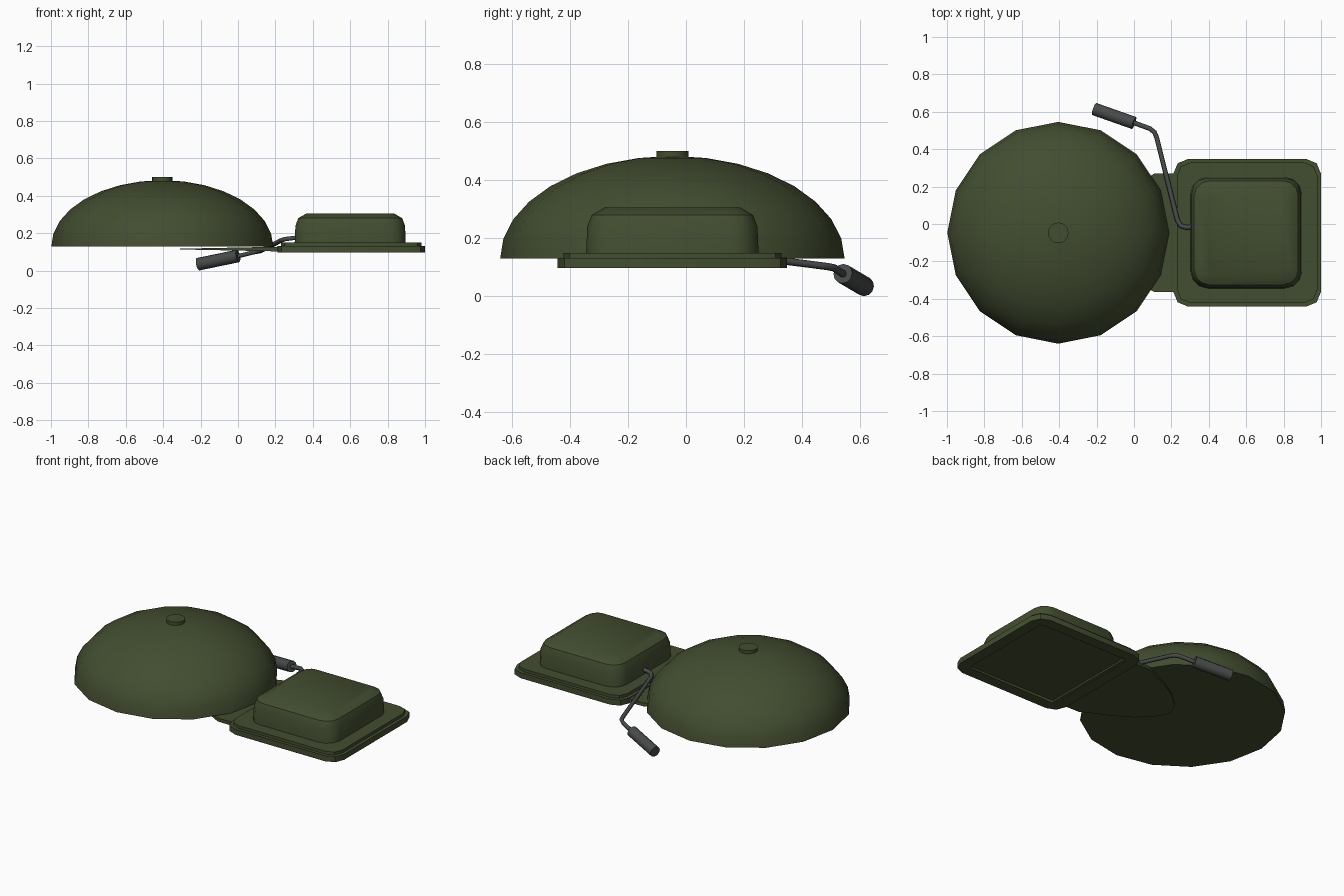
import bpy, bmesh, math
from mathutils import Vector

if "Cube" in bpy.data.objects:
    bpy.data.objects.remove(bpy.data.objects["Cube"])

CY = -0.047                     # shared centre line in y


def material(name, rgb):
    m = bpy.data.materials.new(name)
    m.diffuse_color = (*rgb, 1)
    m.use_nodes = True
    m.node_tree.nodes["Principled BSDF"].inputs["Base Color"].default_value = m.diffuse_color
    return m


GREEN = material("olive_green", (0.055, 0.075, 0.03))
STEEL = material("dark_steel", (0.065, 0.07, 0.07))


def finish(name, bm, mat, angle=35):
    bmesh.ops.recalc_face_normals(bm, faces=bm.faces)
    me = bpy.data.meshes.new(name)
    bm.to_mesh(me)
    bm.free()
    ob = bpy.data.objects.new(name, me)
    bpy.context.collection.objects.link(ob)
    me.materials.append(mat)
    bpy.ops.object.select_all(action='DESELECT')
    ob.select_set(True)
    bpy.context.view_layer.objects.active = ob
    bpy.ops.object.shade_smooth_by_angle(angle=math.radians(angle))
    return ob


def loft(name, rings, mat, angle=35):
    """Skin a stack of equal-length point rings and cap both ends."""
    bm = bmesh.new()
    rows = [[bm.verts.new(p) for p in ring] for ring in rings]
    for a, b in zip(rows, rows[1:]):
        for i in range(len(a)):
            j = (i + 1) % len(a)
            bm.faces.new((a[i], a[j], b[j], b[i]))
    bm.faces.new(rows[0])
    bm.faces.new(rows[-1])
    return finish(name, bm, mat, angle)


def circle(x, y, z, r, n):
    return [(x + r * math.cos(2 * math.pi * i / n),
             y + r * math.sin(2 * math.pi * i / n), z) for i in range(n)]


def rounded_square(x, y, z, half, r, seg=2):
    pts = []
    for q, (sx, sy) in enumerate([(1, 1), (-1, 1), (-1, -1), (1, -1)]):
        for k in range(seg + 1):
            t = math.pi / 2 * (q + k / seg)
            pts.append((x + sx * (half - r) + r * math.cos(t),
                        y + sy * (half - r) + r * math.sin(t), z))
    return pts


def squares(name, x, levels, seg=2):
    return loft(name, [rounded_square(x, CY, z, h, r, seg) for h, r, z in levels], GREEN)


# gong dome with a closed underside, and its cap nut
dome = []
for i in range(8):
    t = math.pi / 2 * i / 8
    dome.append(circle(-0.405, CY, 0.13 + 0.353 * math.sin(t), 0.593 * math.cos(t), 16))
dome.append(circle(-0.405, CY, 0.483, 0.01, 16))
loft("bell_dome", dome, GREEN, 40)
loft("dome_nut", [circle(-0.405, CY, z, 0.055, 16) for z in (0.46, 0.5)], GREEN)

# base plate with a shallow recess underneath, upper plate, rounded housing
squares("base_plate", 0.605, [(0.325, 0.03, 0.112), (0.325, 0.03, 0.097),
                              (0.395, 0.08, 0.097), (0.395, 0.08, 0.132)])
squares("upper_plate", 0.605, [(0.375, 0.07, 0.13), (0.375, 0.07, 0.15)])
squares("housing", 0.6, [(0.297, 0.09, 0.145), (0.293, 0.09, 0.24),
                         (0.278, 0.08, 0.28), (0.235, 0.05, 0.305)], 3)

# tapering arm that reaches under the dome
half_outline = [(0.3, 0.317), (0.11, 0.317), (0.06, 0.29), (-0.06, 0.24),
                (-0.18, 0.17), (-0.27, 0.09), (-0.31, 0.02)]
outline = half_outline + [(x, -y) for x, y in reversed(half_outline)]


def arm_ring(sign):
    return [(x, CY + y, 0.115 + sign * (0.002 + 0.012 * (x + 0.31) / 0.6)) for x, y in outline]


loft("support_arm", [arm_ring(-1), arm_ring(1)], GREEN)

# bent striker rod
path = [(0.34, -0.015, 0.18), (0.28, -0.018, 0.172), (0.25, -0.01, 0.168),
        (0.232, 0.02, 0.162), (0.122, 0.46, 0.106), (0.11, 0.49, 0.102),
        (0.085, 0.51, 0.098), (-0.03, 0.552, 0.07)]
curve = bpy.data.curves.new("striker_rod", 'CURVE')
curve.dimensions = '3D'
curve.bevel_depth = 0.013
curve.bevel_resolution = 1
curve.use_fill_caps = True
spline = curve.splines.new('POLY')
spline.points.add(len(path) - 1)
for p, co in zip(spline.points, path):
    p.co = (*co, 1)
curve.materials.append(STEEL)
bpy.context.collection.objects.link(bpy.data.objects.new("striker_rod", curve))

# cylindrical striker grip at the end of the rod
a, b = Vector((0.0, 0.54, 0.078)), Vector((-0.213, 0.615, 0.034))
rot = (b - a).to_track_quat('Z', 'Y')
loft("striker_grip", [[c + rot @ Vector(p) for p in circle(0, 0, 0, 0.034, 12)]
                      for c in (a, b)], STEEL)
